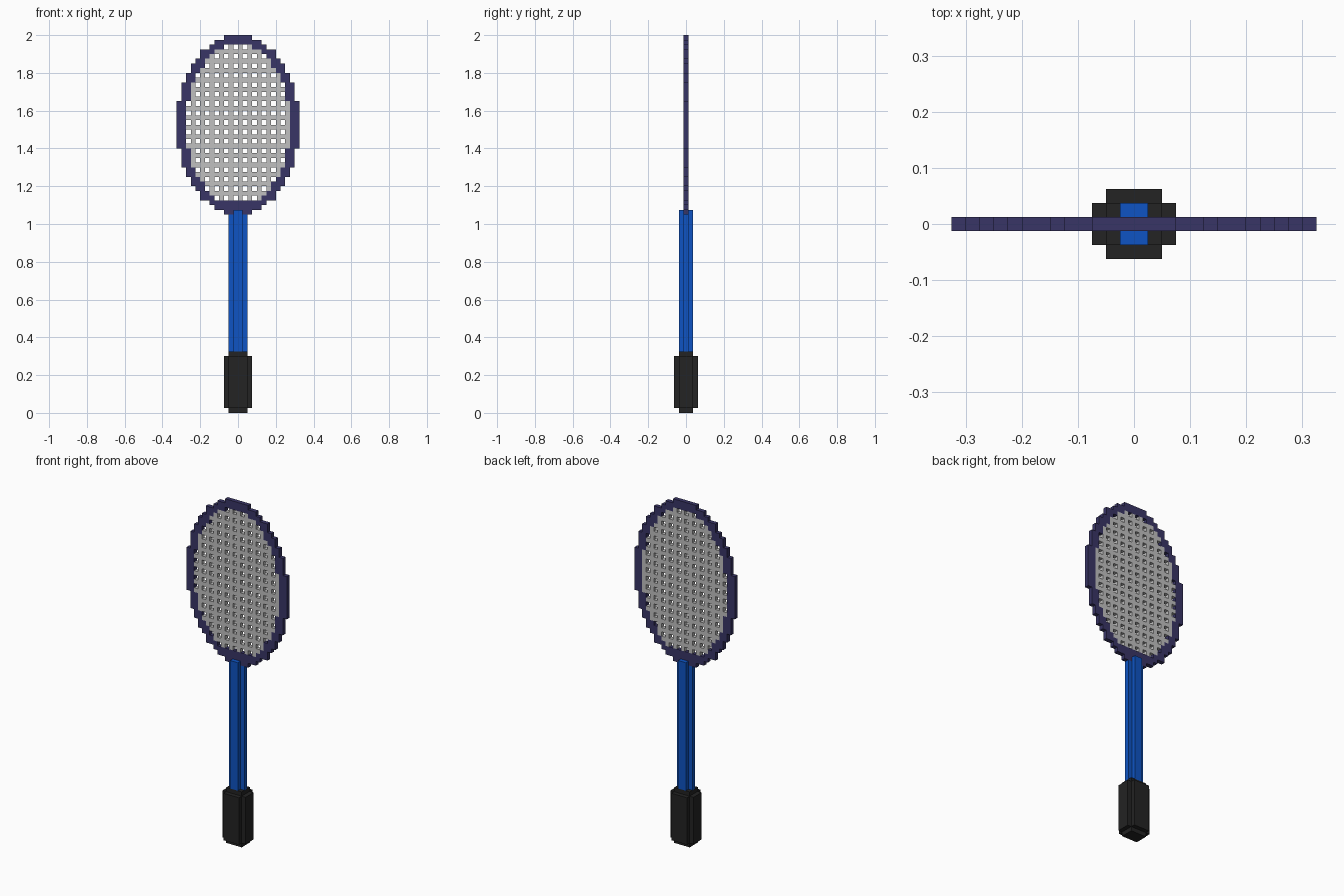
import bpy, bmesh, math

U = 0.025  # size of one block

cube = bpy.data.objects.get("Cube")
if cube:
    bpy.data.objects.remove(cube, do_unlink=True)


def material(name, srgb):
    lin = [((c / 255 + 0.055) / 1.055) ** 2.4 if c > 10 else c / 255 / 12.92 for c in srgb]
    m = bpy.data.materials.new(name)
    m.use_nodes = True
    m.diffuse_color = (*lin, 1)
    bsdf = m.node_tree.nodes["Principled BSDF"]
    bsdf.inputs["Base Color"].default_value = (*lin, 1)
    bsdf.inputs["Roughness"].default_value = 0.8
    return m


NAVY = material("navy frame", (57, 53, 102))
GREY = material("light grey string", (192, 192, 192))
BLUE = material("blue shaft", (14, 84, 196))
BLACK = material("black grip", (35, 35, 35))


def finish(bm, name, mat):
    bmesh.ops.remove_doubles(bm, verts=bm.verts, dist=1e-5)
    bmesh.ops.recalc_face_normals(bm, faces=bm.faces)
    me = bpy.data.meshes.new(name)
    bm.to_mesh(me)
    bm.free()
    me.materials.append(mat)
    ob = bpy.data.objects.new(name, me)
    bpy.context.collection.objects.link(ob)
    return ob


def block_plate(name, cells, solid, mat):
    """One-block-thick plate of grid cells; walls only where no solid cell adjoins."""
    bm = bmesh.new()
    h = U / 2

    def quad(pts):
        bm.faces.new([bm.verts.new((x * U, y, z * U)) for x, y, z in pts])

    for i, k in sorted(cells):
        corners = [(i, k), (i + 1, k), (i + 1, k + 1), (i, k + 1)]
        quad([(x, -h, z) for x, z in corners])
        quad([(x, h, z) for x, z in reversed(corners)])
        for n, (di, dk) in enumerate([(0, -1), (1, 0), (0, 1), (-1, 0)]):
            if (i + di, k + dk) not in solid:
                (x0, z0), (x1, z1) = corners[n], corners[(n + 1) % 4]
                quad([(x0, h, z0), (x1, h, z1), (x1, -h, z1), (x0, -h, z0)])
    return finish(bm, name, mat)


def prism(name, quarter, z0, z1, mat):
    """Extrude a profile given by its +x +y quarter, mirrored to all four."""
    q = quarter
    r = q[::-1]
    ring = (q + [(-x, y) for x, y in r] + [(-x, -y) for x, y in q]
            + [(x, -y) for x, y in r])
    bm = bmesh.new()
    base = bm.faces.new([bm.verts.new((x * U, y * U, z0 * U)) for x, y in ring])
    ext = bmesh.ops.extrude_face_region(bm, geom=[base], use_keep_orig=True)
    top = [v for v in ext["geom"] if isinstance(v, bmesh.types.BMVert)]
    bmesh.ops.translate(bm, verts=top, vec=(0, 0, (z1 - z0) * U))
    return finish(bm, name, mat)


def ellipse_cells(rx, rz, zc):
    cells = set()
    for k in range(zc - rz, zc + rz):
        d = (k + 0.5 - zc) / rz
        w = round(rx * math.sqrt(1 - d * d))
        cells |= {(i, k) for i in range(-w, w)}
    return cells


# Head: stepped oval rim around a pierced string bed
oval = ellipse_cells(13, 19, 61)
bed = {c for c in ellipse_cells(11, 17, 61) if c[1] > 44}
holes = {(i, k) for i, k in bed if i % 2 and k % 2}
solid = oval - holes
block_plate("head_frame", oval - bed, solid, NAVY)
block_plate("string_bed", bed - holes, solid, GREY)

# Shaft: plus-shaped bar, its core lapping the bottom of the rim
prism("shaft", [(2, 0.5), (1, 0.5), (1, 1.5)], 13, 42, BLUE)
for side, y in (("front", -1), ("back", 1)):
    bm = bmesh.new()
    bmesh.ops.create_cube(bm, size=1)
    bmesh.ops.scale(bm, verts=bm.verts, vec=(2 * U, U, U))
    bmesh.ops.translate(bm, verts=bm.verts, vec=(0, y * U, 42.5 * U))
    finish(bm, "shaft_tab_" + side, BLUE)

# Grip: notched body with a smaller block at each end
prism("grip_body", [(3, 1.5), (2, 1.5), (2, 2.5)], 1, 12, BLACK)
prism("grip_end_cap", [(2, 1.5)], 0, 1, BLACK)
prism("grip_collar", [(2, 1.5)], 12, 13, BLACK)
